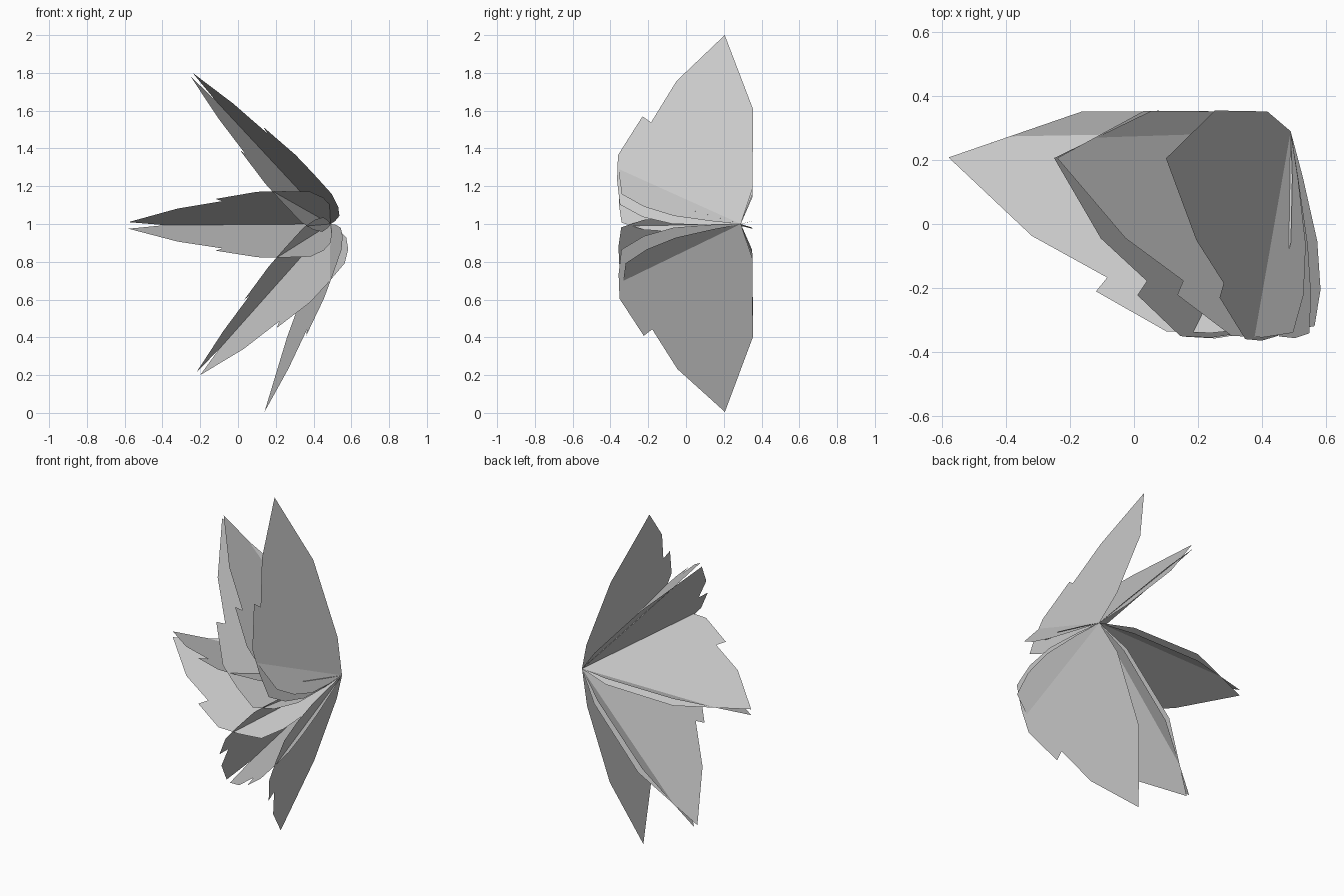
import bpy
from mathutils import Vector

if "Cube" in bpy.data.objects:
    bpy.data.objects.remove(bpy.data.objects["Cube"])

# Shared stem point where every leaf is attached
ROOT = Vector((0.49, 0.29, 1.0))

# Leaf outline: (distance along leaf, sideways offset), flat and jagged
OUTLINE = [(0, 0), (-0.005, -0.15), (0.0, -0.36), (0.04, -0.52), (0.11, -0.64),
           (0.25, -0.655), (0.39, -0.65), (0.61, -0.52), (0.575, -0.475),
           (0.81, -0.34), (1.07, -0.085), (0.65, 0.065), (0.2, 0.062)]
TIP_LEN, TIP_SIDE = OUTLINE[10]

# Leaves: tip x, tip z, tilt slope (sign = side the broad edge leans to)
LEAVES = [
    ("upper_leaf", 0.10, 2.00, 0.0),
    ("upper_middle_leaf_a", -0.24, 1.80, 0.18),
    ("upper_middle_leaf_b", -0.25, 1.78, -0.17),
    ("side_leaf_a", -0.58, 1.01, 0.28),
    ("side_leaf_b", -0.58, 0.975, -0.28),
    ("lower_middle_leaf_a", -0.22, 0.215, 0.15),
    ("lower_middle_leaf_b", -0.20, 0.20, -0.32),
    ("lower_leaf", 0.14, 0.005, -0.16),
]


def make_leaf(name, tip_x, tip_z, tilt):
    radial = Vector((tip_x - ROOT.x, 0, tip_z - ROOT.z)).normalized()
    normal = Vector((radial.z, 0, -radial.x))
    # Broad side runs toward -y and leans along the normal
    side = (Vector((0, 1, 0)) - normal * tilt).normalized()
    tip = Vector((tip_x, 0.2, tip_z))
    along = (tip - ROOT - side * TIP_SIDE) / TIP_LEN
    along.y = 0
    verts = [ROOT + along * u + side * v for u, v in OUTLINE]
    mesh = bpy.data.meshes.new(name)
    mesh.from_pydata(verts, [], [list(range(len(verts)))])
    mesh.update()
    bpy.context.collection.objects.link(bpy.data.objects.new(name, mesh))


for leaf in LEAVES:
    make_leaf(*leaf)
